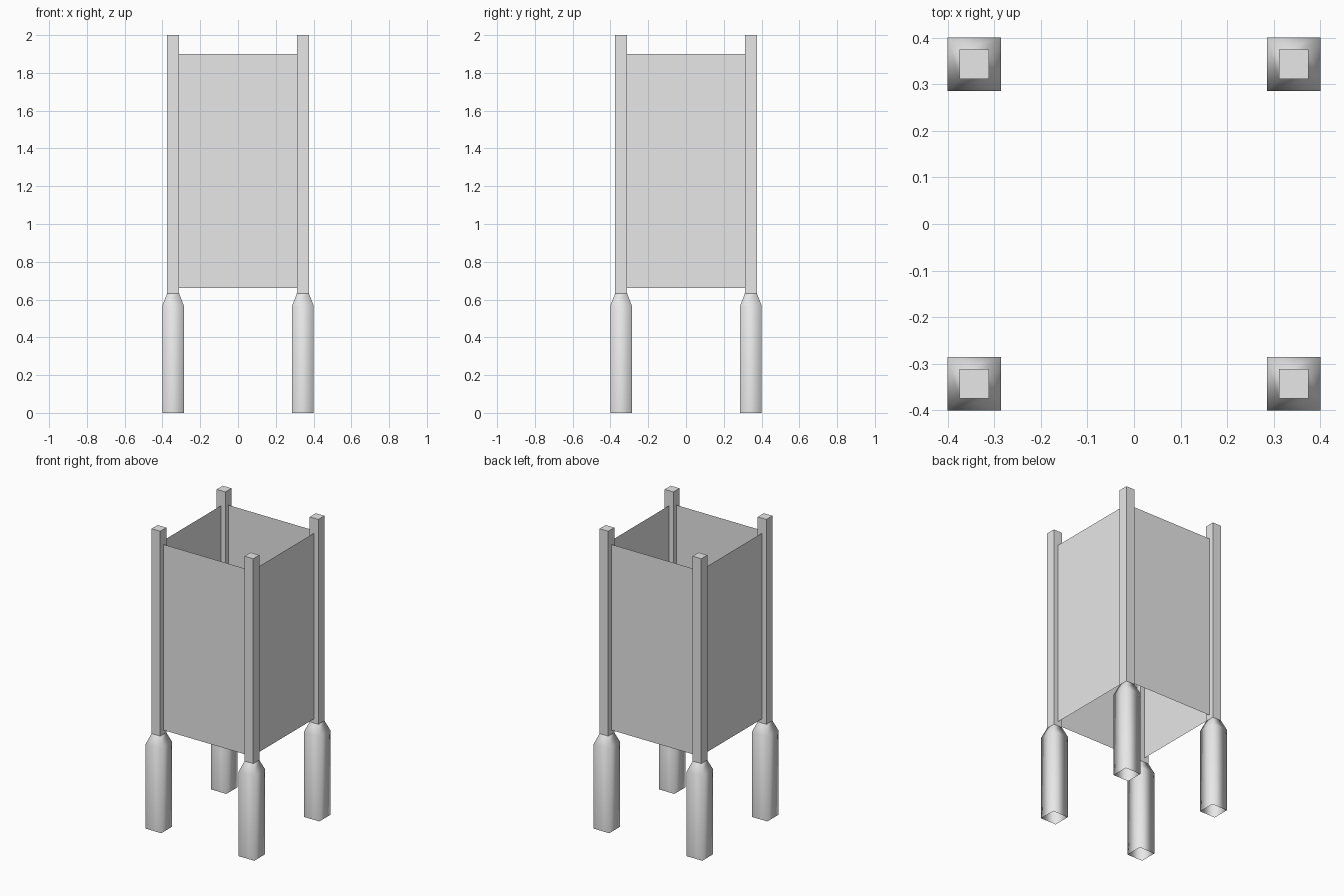
import bpy
import bmesh
from mathutils import Matrix, Vector

cube = bpy.data.objects.get("Cube")
if cube:
    bpy.data.objects.remove(cube, do_unlink=True)

CENTRE = 0.3435                      # post axis distance from the middle
POST, FOOT = 0.032, 0.0575           # half widths
SHOULDER, NECK, TOP = 0.566, 0.632, 2.0
PANEL_LOW, PANEL_HIGH = 0.66, 1.9

grey = bpy.data.materials.new("light grey")
grey.use_nodes = True
grey.diffuse_color = (0.8, 0.8, 0.8, 1)
grey.node_tree.nodes["Principled BSDF"].inputs["Base Color"].default_value = (0.8, 0.8, 0.8, 1)


def add_object(name, bm, smooth=False):
    for face in bm.faces:
        face.smooth = smooth
    mesh = bpy.data.meshes.new(name)
    bm.to_mesh(mesh)
    bm.free()
    mesh.materials.append(grey)
    obj = bpy.data.objects.new(name, mesh)
    bpy.context.collection.objects.link(obj)
    return obj


def square_tube(sections, capped):
    """Loft square sections given as (half width, height)."""
    bm = bmesh.new()
    corners = [(-1, -1), (1, -1), (1, 1), (-1, 1)]
    rings = [[bm.verts.new((x * w, y * w, z)) for x, y in corners] for w, z in sections]
    for low, high in zip(rings, rings[1:]):
        for i in range(4):
            j = (i + 1) % 4
            bm.faces.new((low[i], low[j], high[j], high[i]))
    if capped:
        bm.faces.new(rings[0][::-1])
        bm.faces.new(rings[-1])
    return bm


# Corner posts standing on tapered, open-bottomed feet
for depth, y in (("front", -CENTRE), ("back", CENTRE)):
    for side, x in (("right", -CENTRE), ("left", CENTRE)):
        post = add_object(f"{depth}_{side}_post",
                          square_tube([(POST, NECK), (POST, TOP)], True))
        foot = add_object(f"{depth}_{side}_foot",
                          square_tube([(FOOT, 0), (FOOT, SHOULDER), (POST, NECK)], False),
                          smooth=True)
        post.location = foot.location = (x, y, 0)

# Thin sheet panels between neighbouring posts
half = CENTRE - POST
for turn, name in enumerate(("front", "left", "back", "right")):
    bm = bmesh.new()
    outline = [(-half, PANEL_LOW), (half, PANEL_LOW), (half, PANEL_HIGH), (-half, PANEL_HIGH)]
    bm.faces.new([bm.verts.new(Vector((x, -CENTRE, z))) for x, z in outline])
    bm.transform(Matrix.Rotation(turn * 1.570796, 4, 'Z'))
    add_object(f"{name}_panel", bm)
